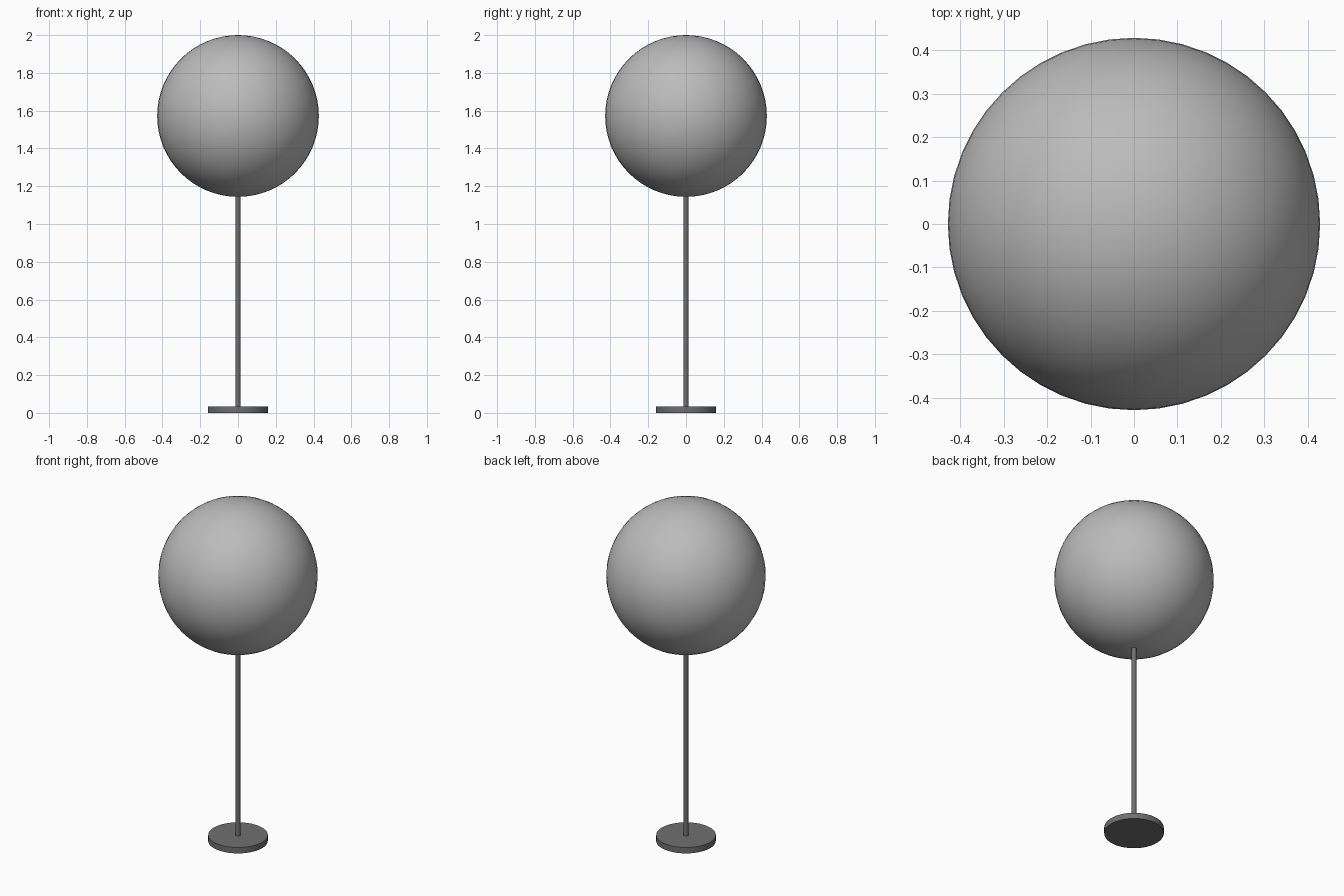
import bpy

cube = bpy.data.objects.get("Cube")
if cube:
    bpy.data.objects.remove(cube, do_unlink=True)


def make_material(name, value):
    mat = bpy.data.materials.new(name)
    mat.use_nodes = True
    colour = (value, value, value, 1)
    mat.diffuse_color = colour
    mat.node_tree.nodes["Principled BSDF"].inputs["Base Color"].default_value = colour
    return mat


def finish(name, mat):
    obj = bpy.context.object
    obj.name = name
    obj.data.materials.append(mat)
    bpy.ops.object.shade_smooth_by_angle()
    return obj


def cylinder(name, radius, bottom, top, sides, mat):
    bpy.ops.mesh.primitive_cylinder_add(vertices=sides, radius=radius, depth=top - bottom,
                                        location=(0, 0, (bottom + top) / 2))
    return finish(name, mat)


light_grey = make_material("light grey", 0.5)
dark_grey = make_material("dark grey", 0.16)

RADIUS = 0.428

# Round foot and thin pole
cylinder("base", 0.16, 0, 0.035, 48, dark_grey)
cylinder("pole", 0.013, 0.03, 1.16, 24, dark_grey)

# Globe on top
bpy.ops.mesh.primitive_uv_sphere_add(segments=48, ring_count=32, radius=RADIUS,
                                     location=(0, 0, 2 - RADIUS))
finish("globe", light_grey)
